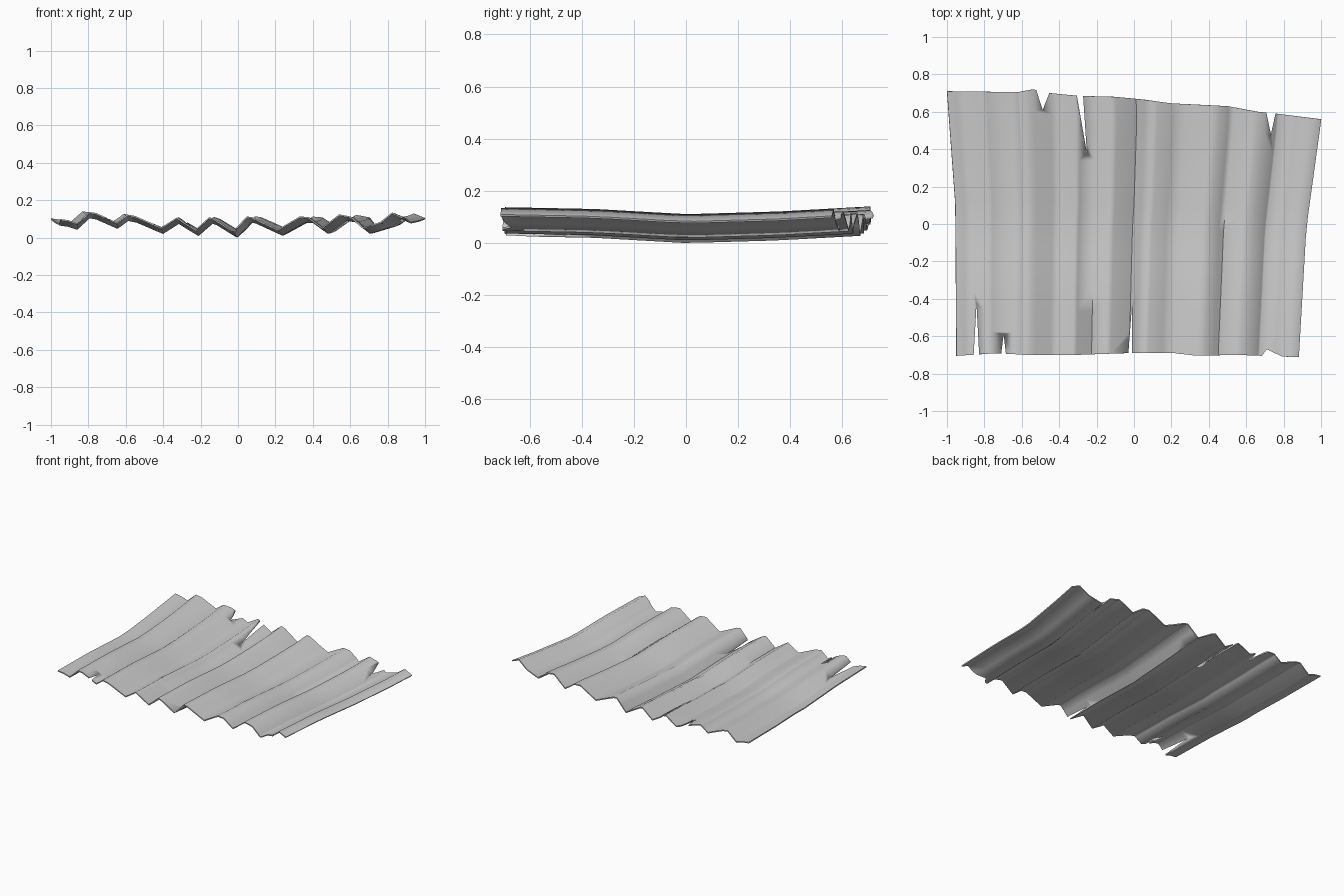
import bpy, bmesh

if "Cube" in bpy.data.objects:
    bpy.data.objects.remove(bpy.data.objects["Cube"])


def interp(pts, x):
    for (x0, y0), (x1, y1) in zip(pts, pts[1:]):
        if x <= x1:
            return y0 + (y1 - y0) * (x - x0) / (x1 - x0)
    return pts[-1][1]


# Corrugation profile (x at the back edge, z)
WAVE = [(-1, .10), (-.95, .093), (-.90, .077), (-.83, .138), (-.79, .132), (-.67, .082),
        (-.61, .124), (-.56, .115), (-.41, .055), (-.32, .108), (-.21, .044),
        (-.13, .11), (-.10, .10), (.01, .035), (.09, .114), (.12, .11), (.27, .045),
        (.40, .114), (.45, .11), (.53, .055), (.63, .125), (.70, .112),
        (.77, .055), (.87, .085), (.94, .135), (1, .11)]
# Ragged ends, long side edges and sag along the sheet
BACK = [(-1, .71), (-.62, .705), (-.54, .72), (-.45, .70), (-.3, .685), (-.1, .68), (.05, .665),
        (.2, .645), (.5, .63), (.66, .60), (.76, .59), (1, .56)]
FRONT = [(-1, -.705), (-.75, -.69), (-.6, -.70), (-.3, -.70), (0, -.69),
         (.28, -.69), (.32, -.705), (.65, -.70), (1, -.712)]
LEFT = [(-.71, .95), (.1, .955), (.71, 1)]
RIGHT = [(-.71, .88), (-.02, .92), (.56, 1)]
SAG = [(-.71, -.003), (-.35, -.010), (0, -.030), (.35, -.020), (.71, 0)]
ROWS = 12
THICK = .008

# Corrugated sheet
xs = sorted({p[0] for p in WAVE} | {p[0] for p in BACK})
bm = bmesh.new()
grid = []
for j in range(ROWS + 1):
    row = []
    for u in xs:
        f, b = interp(FRONT, u), interp(BACK, u)
        y = f + (b - f) * j / ROWS
        l, r = interp(LEFT, y), interp(RIGHT, y)
        x = -l + (u + 1) / 2 * (l + r)
        row.append(bm.verts.new((x, y, interp(WAVE, u) + interp(SAG, y))))
    grid.append(row)
for a, b in zip(grid, grid[1:]):
    for i in range(len(xs) - 1):
        bm.faces.new((a[i], a[i + 1], b[i + 1], b[i]))
mesh = bpy.data.meshes.new("corrugated_sheet")
bm.to_mesh(mesh)
bm.free()
sheet = bpy.data.objects.new("corrugated_sheet", mesh)
bpy.context.collection.objects.link(sheet)
solid = sheet.modifiers.new("thickness", 'SOLIDIFY')
solid.thickness = THICK
solid.offset = 0

# Tears: left x and right x at the rim, tip x, tip y
TEARS = [(-.857, -.828, -.842, -.43), (-.71, -.685, -.697, -.59),
         (-.03, -.01, -.012, -.45), (.685, .78, .71, -.67),
         (-.52, -.45, -.488, .61), (-.305, -.272, -.252, .38), (.708, .757, .732, .48)]
bm = bmesh.new()
for x0, x1, tx, ty in TEARS:
    rim = (interp(BACK, (x0 + x1) / 2) if ty > 0 else interp(FRONT, (x0 + x1) / 2))
    k = 1.25
    y = ty + (rim - ty) * k
    pts = [(tx + (x0 - tx) * k, y), (tx + (x1 - tx) * k, y), (tx, ty)]
    lo = [bm.verts.new((*p, -.3)) for p in pts]
    hi = [bm.verts.new((*p, .5)) for p in pts]
    bm.faces.new(lo)
    bm.faces.new(hi)
    for i in range(3):
        n = (i + 1) % 3
        bm.faces.new((lo[i], lo[n], hi[n], hi[i]))
bmesh.ops.recalc_face_normals(bm, faces=bm.faces)
cut_mesh = bpy.data.meshes.new("tear_cutter")
bm.to_mesh(cut_mesh)
bm.free()
cutter = bpy.data.objects.new("tear_cutter", cut_mesh)
bpy.context.collection.objects.link(cutter)
cutter.hide_render = True
cut = sheet.modifiers.new("tears", 'BOOLEAN')
cut.operation = 'DIFFERENCE'
cut.solver = 'EXACT'
cut.object = cutter

# Bake the tears, rest on the ground, smooth the waves
bpy.context.view_layer.objects.active = sheet
sheet.select_set(True)
for name in ("thickness", "tears"):
    bpy.ops.object.modifier_apply(modifier=name)
bpy.data.objects.remove(cutter)
low = min(v.co.z for v in sheet.data.vertices)
for v in sheet.data.vertices:
    v.co.z -= low
bpy.ops.object.shade_smooth_by_angle(angle=1.3)
